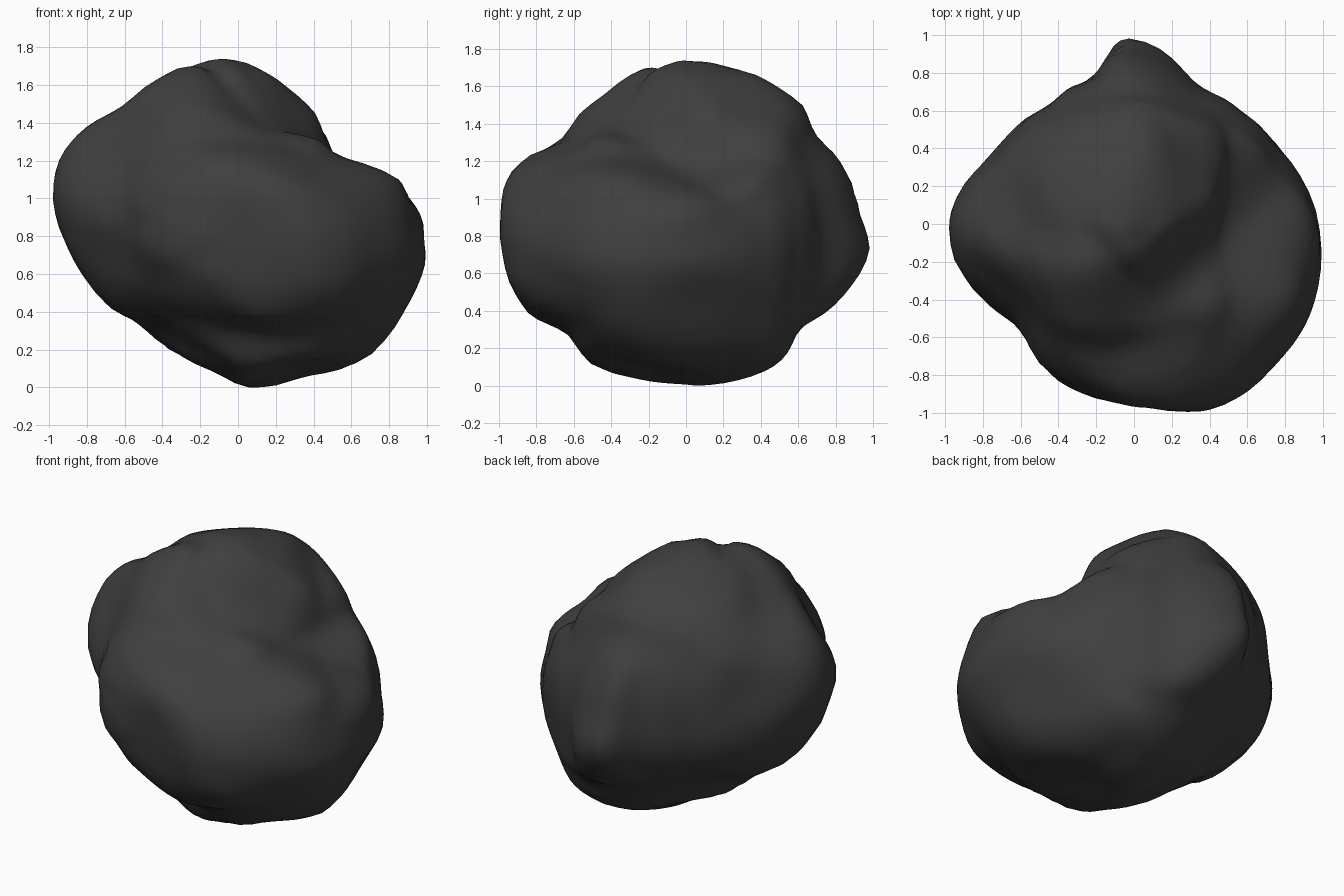
import bpy
import bmesh
import math
from mathutils import Vector

cube = bpy.data.objects.get("Cube")
if cube:
    bpy.data.objects.remove(cube, do_unlink=True)

BINS = 36


class Outline:
    """A star-shaped outline on a plane, stored as a radius for each degree."""

    def __init__(self, azimuth, elevation, points):
        az, el = math.radians(azimuth), math.radians(elevation)
        self.right = Vector((-math.sin(az), math.cos(az), 0))
        self.up = Vector((-math.sin(el) * math.cos(az),
                          -math.sin(el) * math.sin(az), math.cos(el)))
        polar = sorted((math.degrees(math.atan2(y, x)) % 360, math.hypot(x, y))
                       for x, y in points)
        polar = ([(a - 360, r) for a, r in polar[-1:]] + polar
                 + [(a + 360, r) for a, r in polar[:1]])
        self.table = []
        for degree in range(360):
            for (a0, r0), (a1, r1) in zip(polar, polar[1:]):
                if a0 <= degree <= a1:
                    t = (degree - a0) / max(a1 - a0, 1e-6)
                    self.table.append(r0 + (r1 - r0) * t)
                    break

    def measure(self, co):
        """Angle on the plane, flat offset and size relative to the outline."""
        x, y = co.dot(self.right), co.dot(self.up)
        angle = math.degrees(math.atan2(y, x)) % 360
        radius = self.table[int(round(angle)) % 360]
        return angle, self.right * x + self.up * y, math.hypot(x, y) / radius

    def fit(self, verts, strength):
        """Ease the rim of the rock towards the outline."""
        data = [self.measure(v.co) for v in verts]
        peak = [0.05] * BINS
        for angle, _, ratio in data:
            b = int(angle * BINS / 360) % BINS
            peak[b] = max(peak[b], ratio)
        for v, (angle, flat, ratio) in zip(verts, data):
            f = angle * BINS / 360 - 0.5
            i = math.floor(f)
            q = peak[i % BINS] * (1 - f + i) + peak[(i + 1) % BINS] * (f - i)
            rim = min(ratio / q, 1) ** 7
            v.co += flat * (strength * rim * (1 / q - 1))


def fill(verts, outward, inward):
    """Smooth the rock, filling dips more than wearing down bulges."""
    moves = []
    for v in verts:
        near = [e.other_vert(v).co for e in v.link_edges]
        move = sum(near, Vector()) / len(near) - v.co
        moves.append(move * (outward if move.dot(v.co) > 0 else inward))
    for v, move in zip(verts, moves):
        v.co += move


# Main outlines of the rock: front, side and plan
front = Outline(-90, 0, [
    (-.09, .87), (.01, .86), (.13, .81), (.31, .68), (.43, .56), (.49, .39),
    (.7, .3), (.89, .2), (.95, .08), (.98, -.08), (.98, -.23), (.82, -.57),
    (.65, -.74), (.39, -.8), (.07, -.86), (-.2, -.75), (-.47, -.58),
    (-.81, -.3), (-.96, 0), (-.99, .12), (-.94, .38), (-.8, .51), (-.61, .62)])
side = Outline(0, 0, [
    (-.17, .85), (0, .87), (.15, .85), (.54, .7), (.62, .64), (.71, .44),
    (.82, .35), (.93, 0), (1, -.1), (.86, -.37), (.62, -.56), (.57, -.68),
    (.43, -.79), (-.13, -.86), (-.53, -.75), (-.63, -.6), (-.84, -.49),
    (-.98, -.25), (-1, -.05), (-.97, .24), (-.91, .32), (-.69, .44), (-.52, .63)])
plan = Outline(-90, 90, [
    (0, 1), (.12, .94), (.32, .75), (.56, .6), (.77, .4), (.98, .03),
    (.98, -.34), (.92, -.52), (.73, -.77), (.48, -.97), (.05, -.97),
    (-.39, -.85), (-.54, -.69), (-.63, -.53), (-.85, -.34), (-.94, -.2),
    (-.99, .02), (-.74, .4), (-.44, .64), (-.2, .8), (-.09, .97)])

# Diagonal outlines that round off the corners between them
front_diagonal = Outline(-45, 24, [
    (.12, .85), (.45, .75), (.67, .41), (.78, .19), (.84, -.19), (.82, -.39),
    (.58, -.76), (.43, -.87), (.08, -.89), (-.21, -.88), (-.51, -.72),
    (-.82, -.29), (-.88, .26), (-.79, .54), (-.41, .75)])
back_diagonal = Outline(135, 24, [
    (.05, .82), (.22, .72), (.31, .72), (.7, .5), (.82, .22), (.87, .02),
    (.7, -.43), (.41, -.61), (.05, -.76), (-.22, -.82), (-.43, -.82),
    (-.68, -.68), (-.8, -.39), (-.85, .08), (-.68, .39), (-.48, .52)])
low_diagonal = Outline(45, -24, [
    (.26, .84), (.44, .74), (.74, .38), (.8, .06), (.79, -.19), (.71, -.4),
    (.51, -.59), (.14, -.78), (-.26, -.84), (-.53, -.74), (-1.01, -.41),
    (-1.05, -.08), (-.9, .32), (-.47, .41), (-.33, .49), (-.11, .74)])
MAIN = (front, side, plan)
DIAGONALS = (front_diagonal, back_diagonal, low_diagonal)

# Shallow hollows: centre, reach and depth
HOLLOWS = [
    ((-.08, -.72, .4), .12, .02),
    ((-.75, .45, .2), .18, .02),
    ((.85, .05, -.4), .18, .02)]

bm = bmesh.new()
bmesh.ops.create_icosphere(bm, subdivisions=5, radius=1)
verts = list(bm.verts)

# Rough body: a sphere stretched to agree with the main outlines
for v in verts:
    v.co *= math.sqrt(2 / sum(o.measure(v.co)[2] ** 2 for o in MAIN))

# Refine the body, filling it out between the outlines
STEPS = 44
for step in range(STEPS):
    if step < STEPS - 5:
        fill(verts, 0.6, 0.25)
    for outline in DIAGONALS:
        outline.fit(verts, 0.25)
    for outline in MAIN:
        outline.fit(verts, 0.6)

# Press in the hollows
for centre, reach, depth in HOLLOWS:
    for v in verts:
        d = (v.co - Vector(centre)).length / reach
        v.co -= v.co.normalized() * depth * math.exp(-d * d)

# Stand the rock on the ground
lowest = min(v.co.z for v in verts)
bmesh.ops.translate(bm, verts=verts, vec=(0, 0, -lowest))
bmesh.ops.recalc_face_normals(bm, faces=bm.faces)
mesh = bpy.data.meshes.new("rock")
bm.to_mesh(mesh)
bm.free()
for polygon in mesh.polygons:
    polygon.use_smooth = True
rock = bpy.data.objects.new("rock", mesh)
bpy.context.collection.objects.link(rock)

# Dark stone colour
stone = bpy.data.materials.new("dark_stone")
stone.use_nodes = True
colour = (0.05, 0.05, 0.05, 1)
stone.diffuse_color = colour
bsdf = stone.node_tree.nodes["Principled BSDF"]
bsdf.inputs["Base Color"].default_value = colour
bsdf.inputs["Roughness"].default_value = 0.9
mesh.materials.append(stone)
